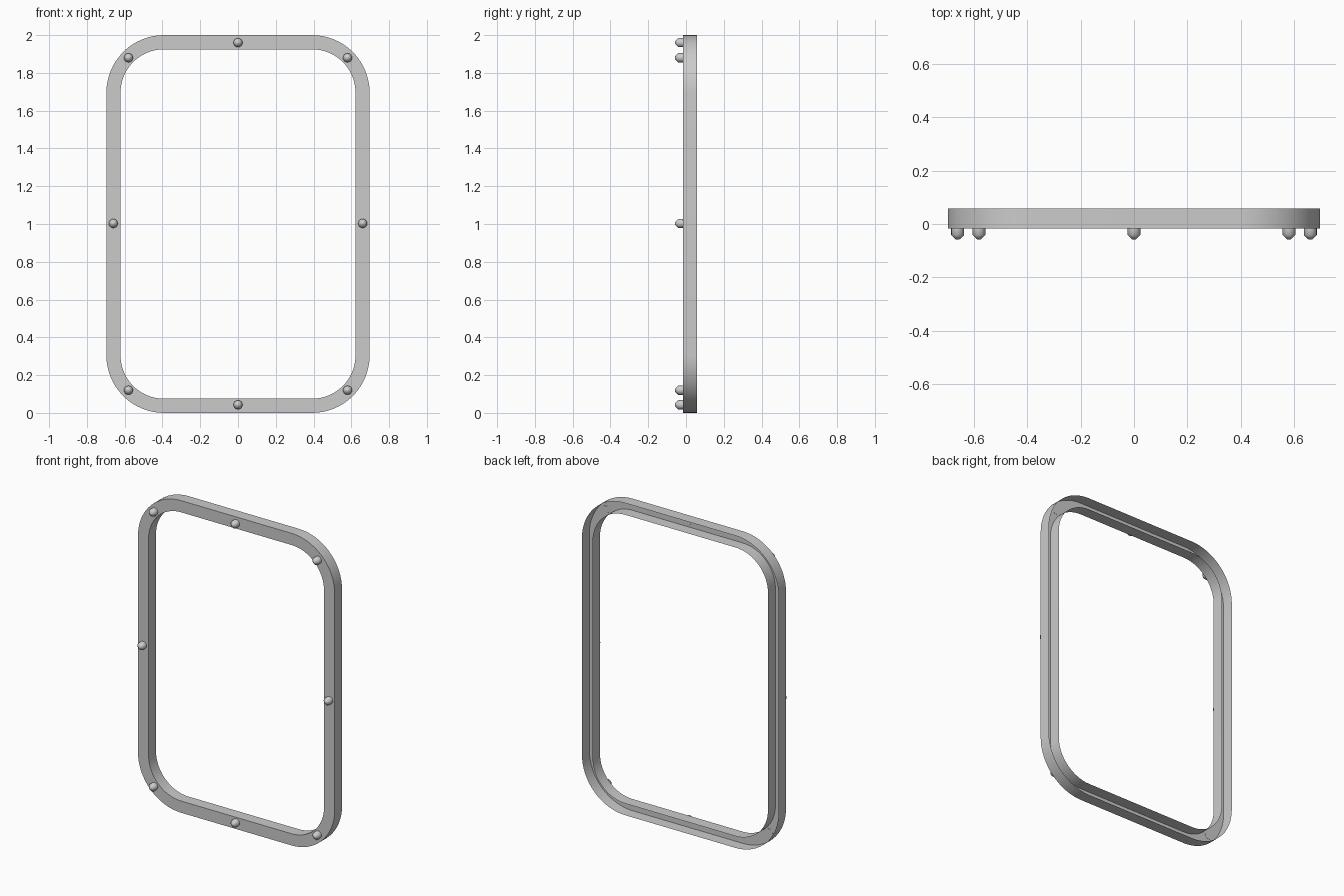
import bpy, bmesh, math

if "Cube" in bpy.data.objects:
    bpy.data.objects.remove(bpy.data.objects["Cube"])

FRONT, BACK, MID_Z = -0.017, 0.058, 1.0
SEG = 16


def rounded_loop(bm, hx, hz, r, y):
    """Rounded rectangle of vertices in the XZ plane."""
    verts = []
    for i, (sx, sz) in enumerate([(1, 1), (-1, 1), (-1, -1), (1, -1)]):
        for k in range(SEG + 1):
            a = math.pi / 2 * (i + k / SEG)
            verts.append(bm.verts.new((sx * (hx - r) + r * math.cos(a), y,
                                       MID_Z + sz * (hz - r) + r * math.sin(a))))
    return verts


def bridge(bm, a, b):
    n = len(a)
    for i in range(n):
        j = (i + 1) % n
        bm.faces.new((a[i], a[j], b[j], b[i]))


def finish(bm, name, angle):
    me = bpy.data.meshes.new(name)
    bm.to_mesh(me)
    bm.free()
    ob = bpy.data.objects.new(name, me)
    bpy.context.collection.objects.link(ob)
    bpy.ops.object.select_all(action='DESELECT')
    ob.select_set(True)
    bpy.context.view_layer.objects.active = ob
    bpy.ops.object.shade_smooth_by_angle(angle=math.radians(angle))
    return ob


# Frame: channel section, open at the back
bm = bmesh.new()
outer, inner = (0.697, 1.0, 0.305), (0.622, 0.925, 0.23)
loops = [rounded_loop(bm, *outer, BACK), rounded_loop(bm, *outer, FRONT),
         rounded_loop(bm, *inner, FRONT), rounded_loop(bm, *inner, BACK)]
for a, b in zip(loops, loops[1:]):
    bridge(bm, a, b)
bm.normal_update()
front_face = next(f for f in bm.faces if abs(f.normal.y) > 0.9)
if front_face.normal.y > 0:
    bmesh.ops.reverse_faces(bm, faces=bm.faces[:])
finish(bm, "frame", 30)


# Rivets: short cylinder with a blunt conical head
def rivet(name, x, z):
    bm = bmesh.new()
    rings = []
    for r, y in [(0.024, FRONT + 0.001), (0.024, -0.041), (0.008, -0.057)]:
        rings.append([bm.verts.new((x + r * math.cos(2 * math.pi * k / 16), y,
                                    z + r * math.sin(2 * math.pi * k / 16)))
                      for k in range(16)])
    for a, b in zip(rings, rings[1:]):
        bridge(bm, a, b)
    bm.faces.new(rings[0])
    tip = bm.verts.new((x, -0.058, z))
    for k in range(16):
        bm.faces.new((rings[2][k], rings[2][(k + 1) % 16], tip))
    bmesh.ops.recalc_face_normals(bm, faces=bm.faces[:])
    finish(bm, name, 50)


spots = [(0, 0.96), (0, -0.957), (0.66, 0.003), (-0.66, 0.003)]
spots += [(sx * 0.58, sz * 0.88) for sx in (-1, 1) for sz in (-1, 1)]
for i, (x, dz) in enumerate(spots):
    rivet(f"rivet_{i + 1}", x, MID_Z + dz)
